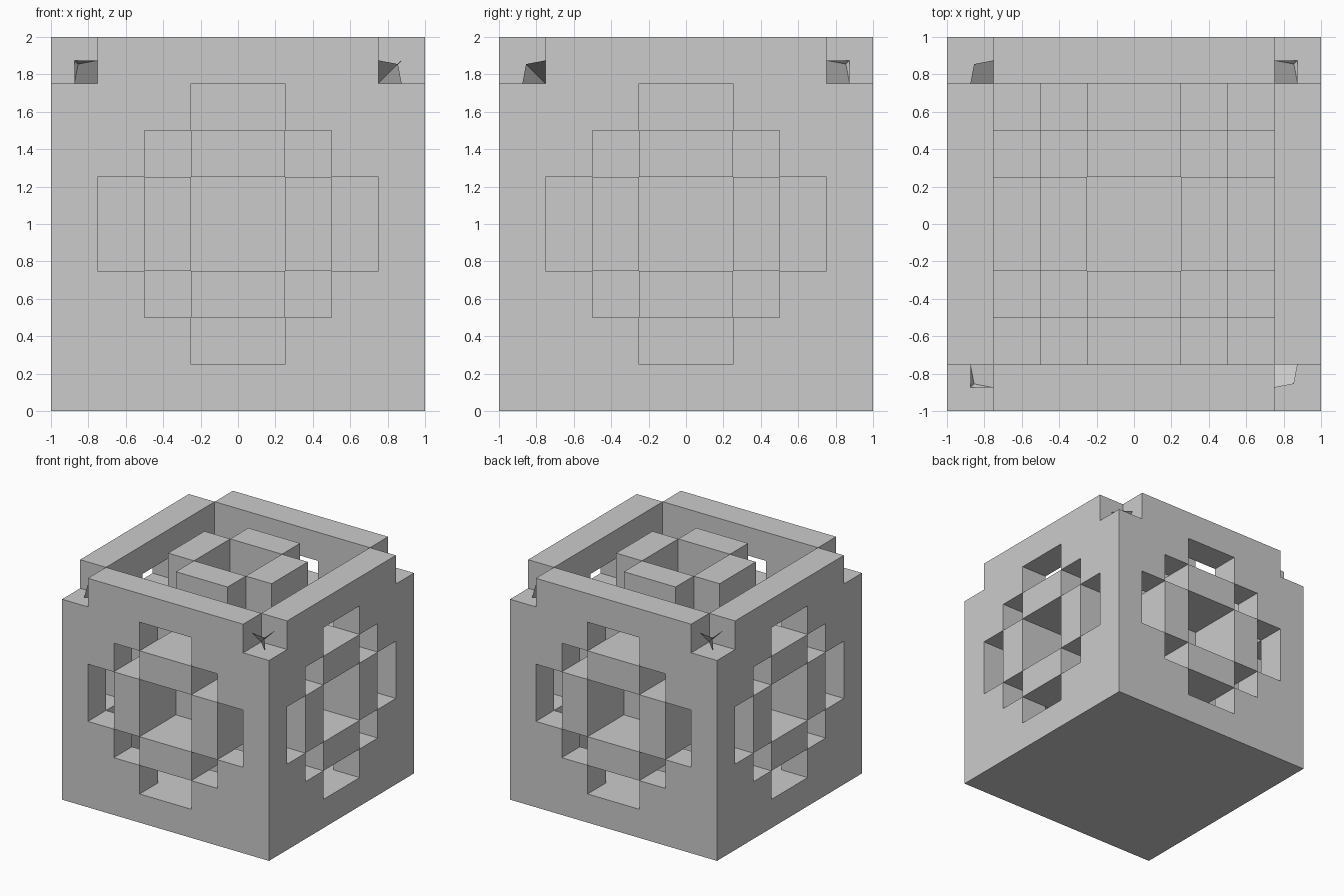
import bpy, bmesh, math
from itertools import product
from mathutils import Vector

if "Cube" in bpy.data.objects:
    bpy.data.objects.remove(bpy.data.objects["Cube"])

S = 0.25                                   # size of one building cell
CELLS = list(product(range(-4, 4), repeat=3))


def rings(c):
    """Distance of a cell from the middle, 1 to 4 on each axis."""
    return [i + 1 if i >= 0 else -i for i in c]


def make_object(name, bm):
    mesh = bpy.data.meshes.new(name)
    bm.to_mesh(mesh)
    bm.free()
    ob = bpy.data.objects.new(name, mesh)
    bpy.context.collection.objects.link(ob)
    return ob


def build_cells(name, inside):
    """Outer skin of all the cells that pass the test, merged to flat faces."""
    solid = {c for c in CELLS if inside(c)}
    bm = bmesh.new()
    for c in solid:
        for axis, side in product(range(3), (0, 1)):
            n = list(c)
            n[axis] += 1 if side else -1
            if tuple(n) in solid:
                continue
            u, v = (axis + 1) % 3, (axis + 2) % 3
            quad = []
            for du, dv in ((0, 0), (1, 0), (1, 1), (0, 1)):
                p = list(c)
                p[axis] += side
                p[u] += du
                p[v] += dv
                quad.append(bm.verts.new((p[0] * S, p[1] * S, p[2] * S + 1)))
            bm.faces.new(quad if side else quad[::-1])
    bmesh.ops.remove_doubles(bm, verts=bm.verts, dist=0.001)
    bmesh.ops.dissolve_limit(bm, angle_limit=math.radians(1),
                             verts=bm.verts, edges=bm.edges)
    return make_object(name, bm)


def is_shell(c):
    r = rings(c)
    outer = [a for a in range(3) if r[a] == 4]
    if not outer:
        return False
    if len(outer) == 3:                    # notched top corners
        return c[2] < 0
    if len(outer) == 1:
        a = outer[0]
        if a == 2:                         # open top, closed bottom
            return c[2] < 0
        u, v = [r[k] for k in range(3) if k != a]
        return u + v > 4                   # stepped diamond window
    return True


def is_core(c):
    r = rings(c)
    if max(r) <= 2:                        # central cube
        return True
    a = r.index(max(r))
    if a == 2 and c[2] == -4:              # bottom plate belongs to the shell
        return False
    return sorted(r[k] for k in range(3) if k != a) == [1, 2]   # ring of pegs


build_cells("shell", is_shell)
build_cells("core_with_pegs", is_core)

# Small three-pointed studs in the top corner notches
bm = bmesh.new()
for sx, sy in product((-1, 1), repeat=2):
    pts = [(.75, .75, 1.75), (.875, .75, 1.875), (.75, .875, 1.875),
           (.875, .875, 1.75), (.855, .855, 1.855)]
    n, a, b, c, d = [bm.verts.new(Vector((x * sx, y * sy, z))) for x, y, z in pts]
    for p, q in ((a, b), (b, c), (c, a)):
        f = [n, p, d, q]
        bm.faces.new(f[::-1] if sx * sy > 0 else f)
bmesh.ops.recalc_face_normals(bm, faces=bm.faces)
make_object("corner_studs", bm)
